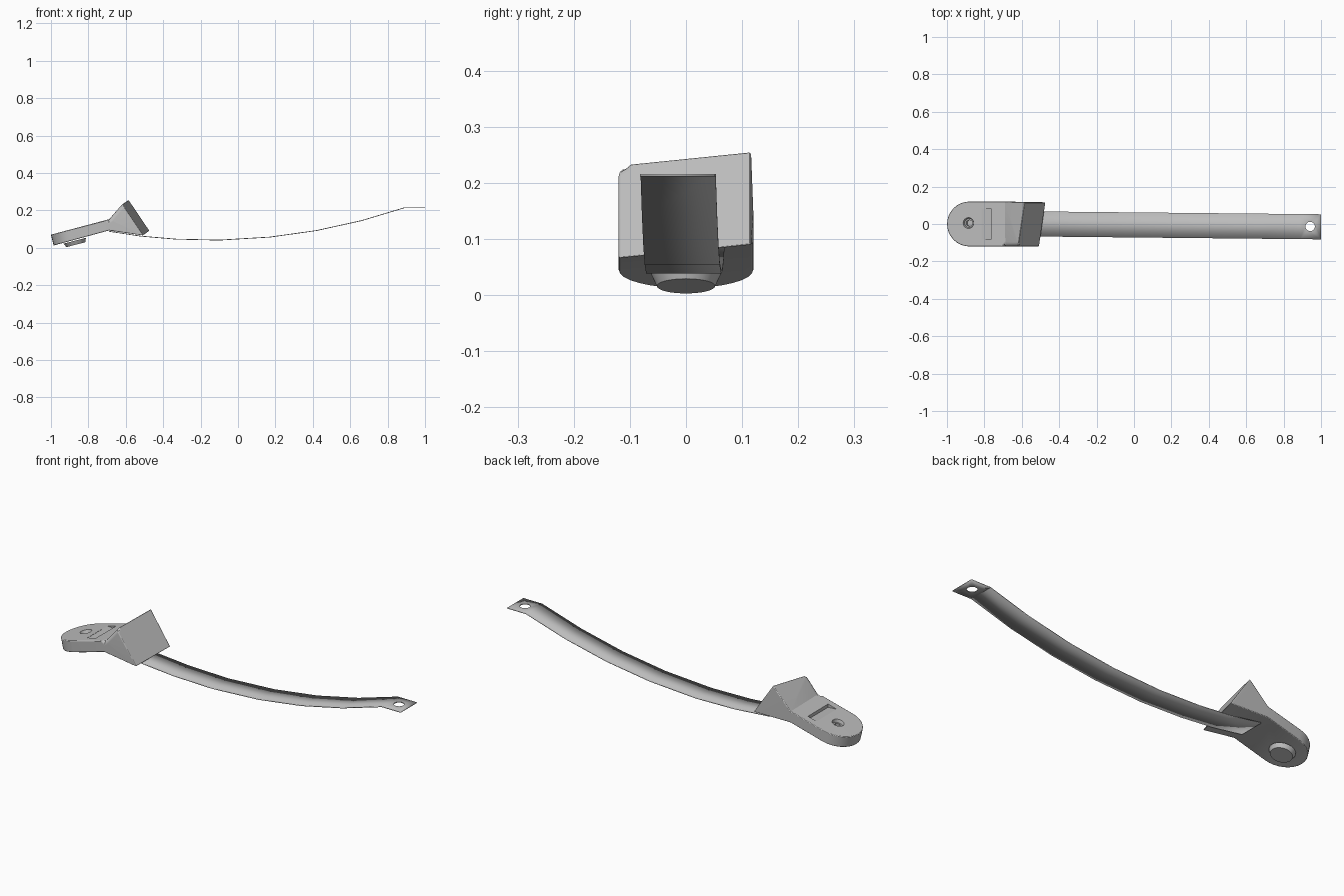
import bpy, bmesh
from math import sin, cos, pi, radians, atan
from mathutils import Matrix

cube = bpy.data.objects.get("Cube")
if cube:
    bpy.data.objects.remove(cube)

grey = bpy.data.materials.new("plain grey")
grey.use_nodes = True
colour = (0.5, 0.5, 0.5, 1)
grey.diffuse_color = colour
grey.node_tree.nodes["Principled BSDF"].inputs["Base Color"].default_value = colour


def make(name, bm, cutter=False):
    bmesh.ops.recalc_face_normals(bm, faces=bm.faces)
    mesh = bpy.data.meshes.new(name)
    bm.to_mesh(mesh)
    bm.free()
    mesh.materials.append(grey)
    ob = bpy.data.objects.new(name, mesh)
    bpy.context.collection.objects.link(ob)
    if cutter:
        ob.hide_render = True
        ob.hide_set(True)
        ob.display_type = 'WIRE'
    return ob


def disc(bm, r_low, r_high, depth, matrix, sides=24):
    bmesh.ops.create_cone(bm, cap_ends=True, segments=sides, radius1=r_low,
                          radius2=r_high, depth=depth, matrix=matrix)


def cut(ob, cutter):
    mod = ob.modifiers.new("cut " + cutter.name, 'BOOLEAN')
    mod.operation = 'DIFFERENCE'
    mod.solver = 'EXACT'
    mod.object = cutter


def smooth(ob, angle=30):
    bpy.ops.object.select_all(action='DESELECT')
    ob.select_set(True)
    bpy.context.view_layer.objects.active = ob
    bpy.ops.object.shade_smooth_by_angle(angle=radians(angle))


SLOPE = 0.26
tilt = Matrix.Rotation(-atan(SLOPE), 4, 'Y')


def top_z(x):
    return 0.07 + SLOPE * (x + 1)


# Anchor housing: tilted tongue with a round end
R, CX, NECK = 0.12, -0.88, -0.69
steps = 16
outline = [(NECK, R)]
outline += [(CX - R * sin(pi * i / steps), R * cos(pi * i / steps)) for i in range(steps + 1)]
outline += [(NECK, -R)]
bm = bmesh.new()
upper = [bm.verts.new((x, y, top_z(x))) for x, y in outline]
lower = [bm.verts.new((x + 0.014 * (NECK - x) / (NECK + 1), y, top_z(x) - 0.058))
         for x, y in outline]
bm.faces.new(upper)
bm.faces.new(lower)
for i in range(len(outline) - 1):
    bm.faces.new((upper[i], upper[i + 1], lower[i + 1], lower[i]))

# Flared mouth: neck section widening to the skewed end plate
neck = [upper[0], upper[-1], lower[-1], lower[0]]
plate = [bm.verts.new(p) for p in ((-0.585, 0.116, 0.256), (-0.62, -0.12, 0.232),
                                   (-0.507, -0.12, 0.066), (-0.473, 0.116, 0.09))]
for i in range(4):
    j = (i + 1) % 4
    bm.faces.new((neck[i], neck[j], plate[j], plate[i]))
bm.faces.new(plate)
bmesh.ops.triangulate(bm, faces=[f for f in bm.faces if plate[0] in f.verts or plate[2] in f.verts])
# round the upright plate corner and soften the remaining edges
bm.edges.ensure_lookup_table()
corner = [e for e in bm.edges if set(e.verts) == {upper[-1], plate[1]}]
bmesh.ops.bevel(bm, geom=corner, offset=0.02, segments=4, profile=0.5, affect='EDGES')
housing = make("anchor_housing", bm)
bevel = housing.modifiers.new("soft edges", 'BEVEL')
bevel.width = 0.006
bevel.segments = 2
bevel.limit_method = 'ANGLE'
bevel.angle_limit = radians(35)

# Bolt socket in the tongue
bm = bmesh.new()
at = Matrix.Translation((-0.885, 0.005, top_z(-0.885))) @ tilt
disc(bm, 0.024, 0.034, 0.03, at)
socket = make("socket_cutter", bm, True)
cut(housing, socket)
bm = bmesh.new()
disc(bm, 0.018, 0.018, 0.07, at, 6)
hexagon = make("hex_cutter", bm, True)
cut(housing, hexagon)

# Ramped notch across the tongue
bm = bmesh.new()
ends = []
for y in (-0.083, 0.083):
    ends.append([bm.verts.new((x, y, top_z(x) + dz)) for x, dz in
                 ((-0.815, 0.0), (-0.815, 0.02), (-0.765, 0.02), (-0.765, -0.016))])
for ring in ends:
    bm.faces.new(ring)
for i in range(4):
    j = (i + 1) % 4
    bm.faces.new((ends[0][i], ends[0][j], ends[1][j], ends[1][i]))
notch = make("notch_cutter", bm, True)
cut(housing, notch)
smooth(housing)

# Bolt head under the tongue
bm = bmesh.new()
under = Matrix.Translation((-0.87, 0, 0.027)) @ tilt
disc(bm, 0.052, 0.062, 0.022, under, 32)
bolt = make("bolt_head", bm)
smooth(bolt)

# Sagging strap with a flat tab
path = [(-0.69, 0.088), (-0.52, 0.062), (-0.33, 0.046), (-0.1, 0.041), (0.17, 0.057),
        (0.42, 0.092), (0.66, 0.145), (0.89, 0.214), (1.0, 0.214)]
bm = bmesh.new()
rows = []
for x, z in path:
    mid = -0.005 - 0.01 * x
    rows.append([bm.verts.new((x, mid + s * 0.067, z)) for s in (-1, 1)])
for a, b in zip(rows, rows[1:]):
    bm.faces.new((a[0], b[0], b[1], a[1]))
strap = make("strap", bm)
solid = strap.modifiers.new("thickness", 'SOLIDIFY')
solid.thickness = 0.004
solid.offset = 0

# Fixing hole in the tab
bm = bmesh.new()
disc(bm, 0.025, 0.025, 0.1, Matrix.Translation((0.942, -0.013, 0.214)))
hole = make("tab_hole_cutter", bm, True)
cut(strap, hole)
smooth(strap, 10)
